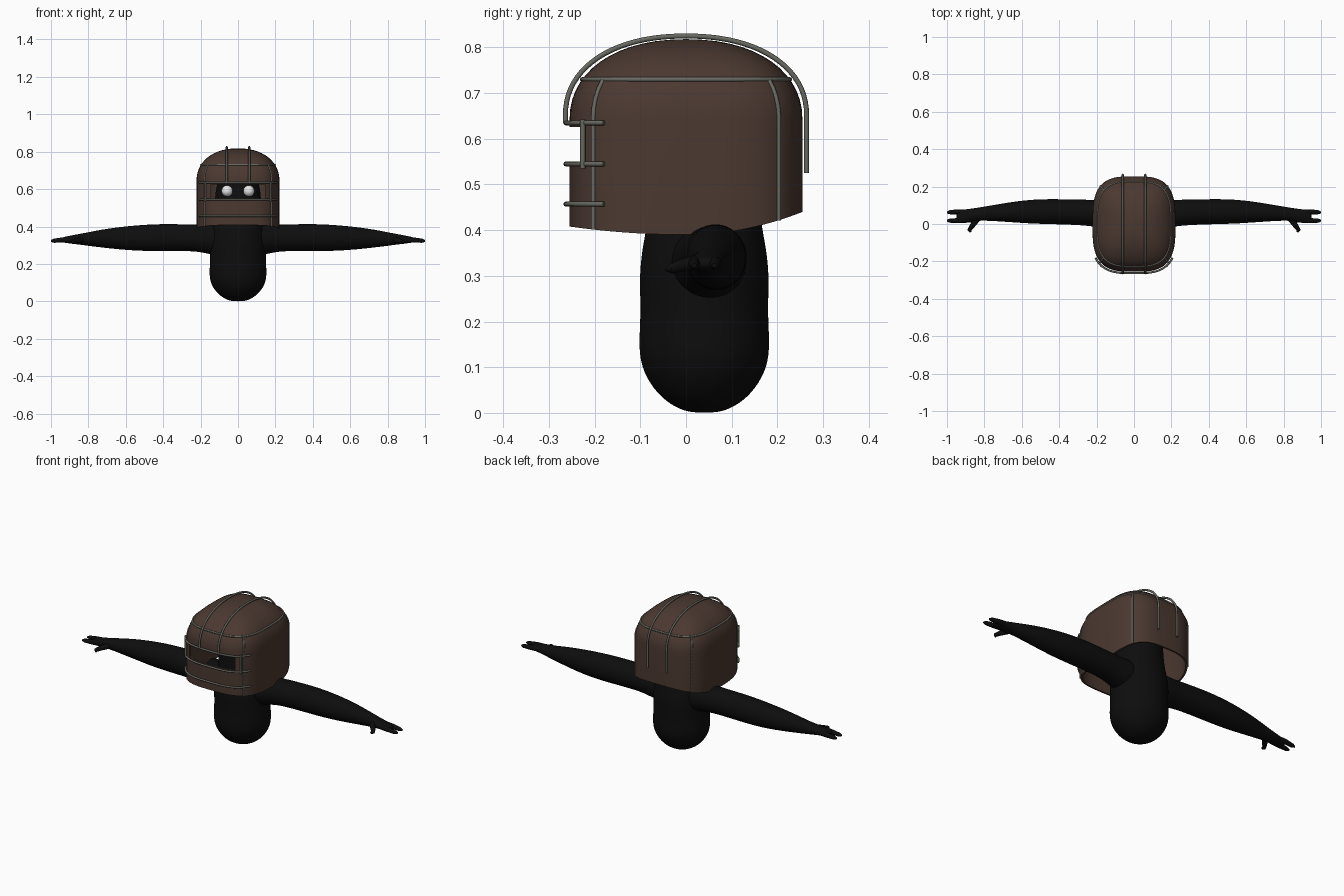
import bpy
import bmesh
from math import sin, cos, pi, radians, copysign
from mathutils import Vector

if "Cube" in bpy.data.objects:
    bpy.data.objects.remove(bpy.data.objects["Cube"])


def material(name, r, g, b, rough):
    m = bpy.data.materials.new(name)
    m.use_nodes = True
    m.diffuse_color = (r, g, b, 1)
    bsdf = m.node_tree.nodes["Principled BSDF"]
    bsdf.inputs["Base Color"].default_value = (r, g, b, 1)
    bsdf.inputs["Roughness"].default_value = rough
    return m


BROWN = material("leather brown", 0.07, 0.04, 0.03, 0.7)
BLACK = material("soft black", 0.004, 0.004, 0.004, 0.7)
METAL = material("dull metal", 0.14, 0.14, 0.12, 0.6)
WHITE = material("eye white", 0.8, 0.8, 0.8, 0.5)


def activate(ob):
    bpy.ops.object.select_all(action="DESELECT")
    ob.select_set(True)
    bpy.context.view_layer.objects.active = ob


def add_object(name, data, mat):
    ob = bpy.data.objects.new(name, data)
    bpy.context.collection.objects.link(ob)
    data.materials.append(mat)
    activate(ob)
    return ob


def apply(ob, kind, **settings):
    mod = ob.modifiers.new(kind.title(), kind)
    for key, value in settings.items():
        setattr(mod, key, value)
    activate(ob)
    bpy.ops.object.modifier_apply(modifier=mod.name)


def loft(name, rings, mat, cap_start=True):
    """Skin a list of closed rings that share one point count."""
    bm = bmesh.new()
    rows = [[bm.verts.new(p) for p in ring] for ring in rings]
    n = len(rows[0])
    for low, high in zip(rows, rows[1:]):
        for i in range(n):
            j = (i + 1) % n
            bm.faces.new((low[i], low[j], high[j], high[i]))
    bm.faces.new(rows[-1])
    if cap_start:
        bm.faces.new(rows[0])
    bmesh.ops.recalc_face_normals(bm, faces=bm.faces)
    mesh = bpy.data.meshes.new(name)
    bm.to_mesh(mesh)
    bm.free()
    return add_object(name, mesh, mat)


def tube(name, points, radius, mat, radii=None, closed=False):
    """Round bar along a path, optionally tapered."""
    curve = bpy.data.curves.new(name, "CURVE")
    curve.dimensions = "3D"
    curve.bevel_depth = radius
    curve.bevel_resolution = 2
    curve.use_fill_caps = True
    spline = curve.splines.new("POLY")
    spline.points.add(len(points) - 1)
    spline.use_cyclic_u = closed
    for i, p in enumerate(points):
        spline.points[i].co = (*p, 1)
        spline.points[i].radius = radii[i] if radii else 1
    ob = add_object(name, curve, mat)
    bpy.ops.object.convert(target="MESH")
    bpy.ops.object.shade_smooth_by_angle(angle=radians(50))
    return ob


# Helmet shape: rounded-box plan, straight sides, domed top
HX, HY, SIDE_TOP, DOME = 0.222, 0.255, 0.64, 0.178


def power(v, e):
    return copysign(abs(v) ** e, v)


def plan(t, scale=1.0, offset=0.0):
    x, y = power(cos(t), 0.625), power(sin(t), 0.625)
    return (HX * scale + offset) * x, (HY * scale + offset) * y


def dome(a):
    return cos(a) ** 0.909, sin(a) ** 0.909


def wall_scale(z):
    u = max(0, (z - SIDE_TOP) / DOME)
    return (1 - u ** 2.2) ** 0.4545


def hem(y):
    return 0.39 + (0.05 if y > 0 else 0.018) * (y / HY) ** 2


COUNT = 80
angles = [2 * pi * i / COUNT for i in range(COUNT)]
rings = [[(*plan(t), hem(plan(t)[1])) for t in angles]]
for k in range(14):
    s, u = dome(k / 14 * pi / 2 * 0.99)
    rings.append([(*plan(t, s), SIDE_TOP + DOME * u) for t in angles])
s, u = dome(pi / 2 * 0.99)
rings.append([(*plan(t, s), SIDE_TOP + DOME * u) for t in angles])
helmet = loft("helmet", rings, BROWN, cap_start=False)
apply(helmet, "SOLIDIFY", thickness=0.01, offset=-1)

# Eye slot cut through the front
bpy.ops.mesh.primitive_cube_add(size=1, location=(0, -0.25, 0.588))
cutter = bpy.context.object
cutter.name = "slot_cutter"
cutter.scale = (0.29, 0.2, 0.075)
cutter.hide_render = True
apply(helmet, "BOOLEAN", object=cutter, operation="DIFFERENCE", solver="EXACT")
bpy.data.objects.remove(cutter)
activate(helmet)
bpy.ops.object.shade_smooth_by_angle(angle=radians(40))

# Seam bar around the dome, and bars down the four corners
BAR = 0.0055
tube("dome_seam", [(*plan(t, wall_scale(0.73)), 0.73) for t in angles], 0.005, METAL, closed=True)
for label, deg in (("back_left", 44), ("back_right", 136), ("front_right", 224), ("front_left", 316)):
    t = radians(deg)
    bottom = hem(plan(t)[1])
    heights = [bottom + (0.73 - bottom) * i / 16 for i in range(17)]
    tube(label + "_corner_bar", [(*plan(t, wall_scale(z)), z) for z in heights], 0.005, METAL)

# Horizontal bars wrapped round the front
wrap = [radians(213 + 114 * i / 40) for i in range(41)]
for label, z in (("upper", 0.635), ("middle", 0.545), ("lower", 0.457)):
    tube(label + "_front_bar", [(*plan(t, 1, 0.008), z) for t in wrap], BAR, METAL)

# Paired parts
for side, m in (("left", 1), ("right", -1)):
    # Bar over the crown from brow to back
    path = [(m * 0.06, -0.264, 0.635)]
    for i in range(-20, 21):
        s, u = dome(abs(pi / 2 - abs(i) / 20 * pi / 2))
        path.append((m * 0.06, copysign(0.264 * s, i), 0.65 + 0.175 * u))
    path.append((m * 0.06, 0.264, 0.525))
    tube(side + "_crown_bar", path, BAR, METAL)

    # Short upright beside the slot
    tube(side + "_slot_bar", [(m * 0.176, -0.226, 0.535), (m * 0.176, -0.226, 0.642)], BAR, METAL)

    # Eye
    bpy.ops.mesh.primitive_uv_sphere_add(segments=24, ring_count=16, radius=0.03,
                                         location=(m * 0.058, -0.11, 0.59))
    eye = bpy.context.object
    eye.name = side + "_eye"
    eye.data.materials.append(WHITE)
    bpy.ops.object.shade_smooth()

    # Arm and palm: x, centre y, centre z, half depth, half height
    stations = (
        (0.06, 0.05, 0.33, 0.09, 0.09), (0.15, 0.05, 0.33, 0.082, 0.082),
        (0.22, 0.06, 0.34, 0.07, 0.071), (0.40, 0.066, 0.342, 0.069, 0.075),
        (0.55, 0.067, 0.338, 0.067, 0.07), (0.70, 0.062, 0.337, 0.05, 0.054),
        (0.83, 0.054, 0.332, 0.034, 0.032), (0.88, 0.045, 0.331, 0.037, 0.024),
        (0.93, 0.04, 0.329, 0.035, 0.016), (0.95, 0.04, 0.328, 0.025, 0.01))
    arm = loft(side + "_arm", [
        [(m * x, cy + ry * cos(t), cz + rz * sin(t)) for t in angles[::5]]
        for x, cy, cz, ry, rz in stations], BLACK)
    apply(arm, "SUBSURF", levels=2)
    bpy.ops.object.shade_smooth()

    # Fingers and thumb
    digits = (
        ("outer_finger", [(0.87, 0.06, 0.332), (0.94, 0.065, 0.328), (0.985, 0.063, 0.324), (1.0, 0.062, 0.323)]),
        ("inner_finger", [(0.87, 0.025, 0.332), (0.94, 0.018, 0.328), (0.985, 0.018, 0.324), (1.0, 0.018, 0.323)]),
        ("thumb", [(0.84, 0.025, 0.33), (0.865, -0.01, 0.323), (0.88, -0.032, 0.316), (0.873, -0.043, 0.314)]))
    for label, pts in digits:
        tube(side + "_" + label, [(m * x, y, z) for x, y, z in pts], 0.013, BLACK,
             radii=(1.3, 1.05, 0.85, 0.4))

# Body with the head continuing up into the helmet: height, radius
profile = ((0, 0.03), (0.012, 0.065), (0.04, 0.104), (0.09, 0.137), (0.14, 0.146),
           (0.2, 0.142), (0.25, 0.142), (0.3, 0.144), (0.36, 0.138), (0.42, 0.125),
           (0.5, 0.118), (0.6, 0.115), (0.66, 0.095), (0.7, 0.05), (0.71, 0.02))
body = loft("body", [
    [(1.07 * r * cos(t), 0.04 + r * sin(t), z) for t in angles[::4]]
    for z, r in profile], BLACK)
apply(body, "SUBSURF", levels=2)
bpy.ops.object.shade_smooth()
